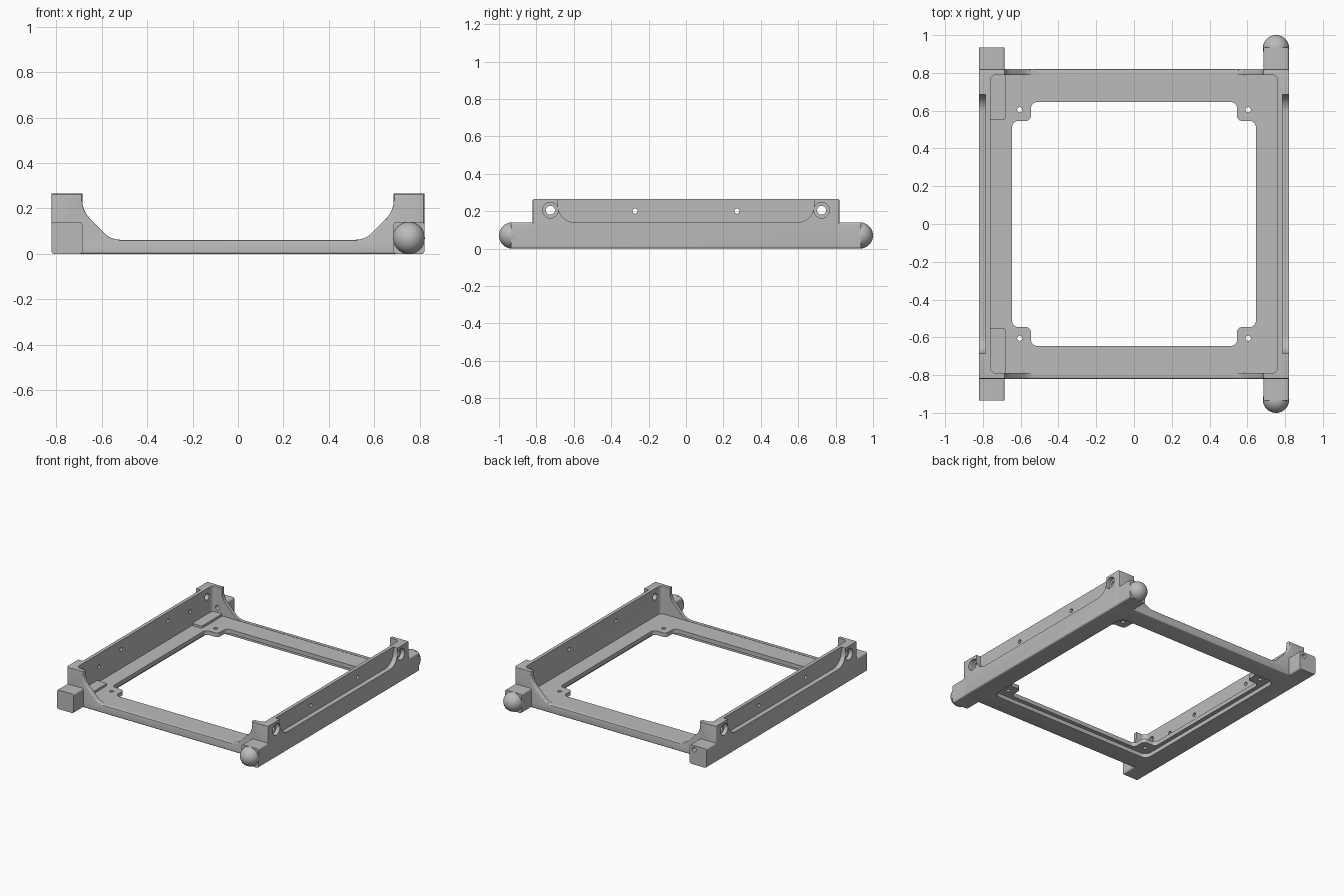
import bpy, bmesh, math
from mathutils import Vector

if "Cube" in bpy.data.objects:
    bpy.data.objects.remove(bpy.data.objects["Cube"])

grey = bpy.data.materials.new("light grey plastic")
grey.use_nodes = True
COLOUR = (0.5, 0.5, 0.5, 1)
grey.diffuse_color = COLOUR
grey.node_tree.nodes["Principled BSDF"].inputs["Base Color"].default_value = COLOUR


def finish(name, bm):
    bmesh.ops.recalc_face_normals(bm, faces=bm.faces)
    mesh = bpy.data.meshes.new(name)
    bm.to_mesh(mesh)
    bm.free()
    mesh.materials.append(grey)
    obj = bpy.data.objects.new(name, mesh)
    bpy.context.collection.objects.link(obj)
    return obj


def rounded(corners, steps=8):
    """Round a polygon; each corner is (u, v, setback), giving true arcs."""
    out = []
    for i, (u, v, d) in enumerate(corners):
        p = Vector((u, v))
        if d == 0:
            out.append(p)
            continue
        a = (Vector(corners[i - 1][:2]) - p).normalized()
        b = (Vector(corners[(i + 1) % len(corners)][:2]) - p).normalized()
        w = math.sin(a.angle(b) / 2)
        for k in range(steps + 1):
            t = k / steps
            c0, c1, c2 = (1 - t) ** 2, 2 * w * t * (1 - t), t * t
            out.append((c0 * (p + a * d) + c1 * p + c2 * (p + b * d)) / (c0 + c1 + c2))
    return out


def prism(name, points, axis, lo, hi, bevel=0):
    """Extrude a 2D outline along an axis from lo to hi."""
    place = {"X": lambda u, v, h: (h, u, v),
             "Y": lambda u, v, h: (u, h, v),
             "Z": lambda u, v, h: (u, v, h)}[axis]
    bm = bmesh.new()
    low, high = [[bm.verts.new(place(p[0], p[1], h)) for p in points] for h in (lo, hi)]
    caps = [bm.faces.new(low), bm.faces.new(high)]
    n = len(points)
    for i in range(n):
        j = (i + 1) % n
        bm.faces.new((low[i], low[j], high[j], high[i]))
    if bevel:
        bmesh.ops.recalc_face_normals(bm, faces=bm.faces)
        edges = {e for f in caps for e in f.edges}
        bmesh.ops.bevel(bm, geom=list(edges), offset=bevel, segments=3,
                        profile=0.5, affect='EDGES')
    return finish(name, bm)


def rect(u0, u1, v0, v1, d=0):
    return rounded([(u0, v0, d), (u1, v0, d), (u1, v1, d), (u0, v1, d)])


def circle(u, v, r, n=24):
    return [(u + r * math.cos(2 * math.pi * k / n),
             v + r * math.sin(2 * math.pi * k / n)) for k in range(n)]


def cut(target, cutter):
    mod = target.modifiers.new("cut", 'BOOLEAN')
    mod.operation = 'DIFFERENCE'
    mod.solver = 'EXACT'
    mod.object = cutter
    bpy.context.view_layer.objects.active = target
    bpy.ops.object.modifier_apply(modifier=mod.name)
    bpy.data.objects.remove(cutter)


W, TOP, FLOOR, ARM = 0.82, 0.265, 0.062, 0.14

# Frame body: low rails at front and back, rising to the side walls
half = [(W, 0, 0.012), (W, TOP, 0), (0.685, TOP, 0), (0.685, 0.19, 0.045), (0.56, FLOOR, 0.045)]
profile = half + [(-x, z, d) for x, z, d in reversed(half)]
frame = prism("frame", rounded(profile), "Y", -W, W, bevel=0.008)

# Inner pocket, underside step and notched window
cut(frame, prism("pocket", rect(-0.76, 0.76, -0.79, 0.79, 0.03), "Z", FLOOR - 0.002, 0.5))
cut(frame, prism("underside_step", rect(-0.675, 0.675, -0.675, 0.675, 0.05), "Z", -0.1, 0.03))
window, notch = [], [(0.645, 0.545), (0.545, 0.545), (0.545, 0.645)]
for q in range(4):
    for x, y in notch:
        for _ in range(q):
            x, y = -y, x
        window.append((x, y, 0.03))
cut(frame, prism("window", rounded(window), "Z", -0.1, 0.2))

# Screw holes through the corner tabs
for sx in (-1, 1):
    for sy in (-1, 1):
        cut(frame, prism("tab_hole", circle(sx * 0.605, sy * 0.605, 0.014), "Z", -0.1, 0.2))

# Side walls: outer recess, countersunk screw holes and pin holes
for s in (-1, 1):
    slot = rounded([(-0.685, 0.4, 0), (-0.685, ARM, 0.09), (0.685, ARM, 0.09), (0.685, 0.4, 0)])
    cut(frame, prism("wall_recess", slot, "X", *sorted((s * 0.785, s * 0.9))))
    for sy in (-1, 1):
        cut(frame, prism("counterbore", circle(sy * 0.725, 0.205, 0.042), "X",
                         *sorted((s * 0.79, s * 0.9))))
        cut(frame, prism("screw_hole", circle(sy * 0.725, 0.205, 0.024), "X",
                         *sorted((s * 0.7, s * 0.9))))
        cut(frame, prism("pin_hole", circle(sy * 0.272, 0.2, 0.014), "X",
                         *sorted((s * 0.7, s * 0.9))))
for sy in (-1, 1):
    cut(frame, prism("blind_hole", circle(sy * 0.53, 0.17, 0.014), "X", -0.775, -0.7))

parts = [frame]

# Corner arms: plain blocks on one side, ball ends on the other
for sy, end in ((-1, "front"), (1, "back")):
    span = sorted((sy * 0.80, sy * 0.935))
    for sx, side in ((-1, "right"), (1, "left")):
        xs = sorted((sx * 0.685, sx * W))
        arm = prism(f"{end}_{side}_arm", rect(*xs, 0, ARM, 0.012), "Y", *span)
        parts.append(arm)
        if sx < 0:
            # Raised pad on the floor beside the block
            pad = prism(f"{end}_pad", rect(-0.765, -0.68, *sorted((sy * 0.55, sy * 0.795)), 0.015),
                        "Z", FLOOR - 0.02, FLOOR + 0.015)
            parts.append(pad)
            if sy > 0:
                for body in (frame, arm):
                    cut(body, prism("lock_hole", circle(-0.72, 0.11, 0.017), "Y", 0.7, 1.1))
        else:
            bm = bmesh.new()
            bmesh.ops.create_uvsphere(bm, u_segments=40, v_segments=24, radius=0.07)
            bmesh.ops.translate(bm, verts=bm.verts, vec=(0.752, sy * 0.93, 0.07))
            parts.append(finish(f"{end}_ball", bm))

bpy.ops.object.select_all(action='DESELECT')
for obj in parts:
    obj.select_set(True)
bpy.context.view_layer.objects.active = frame
bpy.ops.object.shade_smooth_by_angle(angle=math.radians(30))
